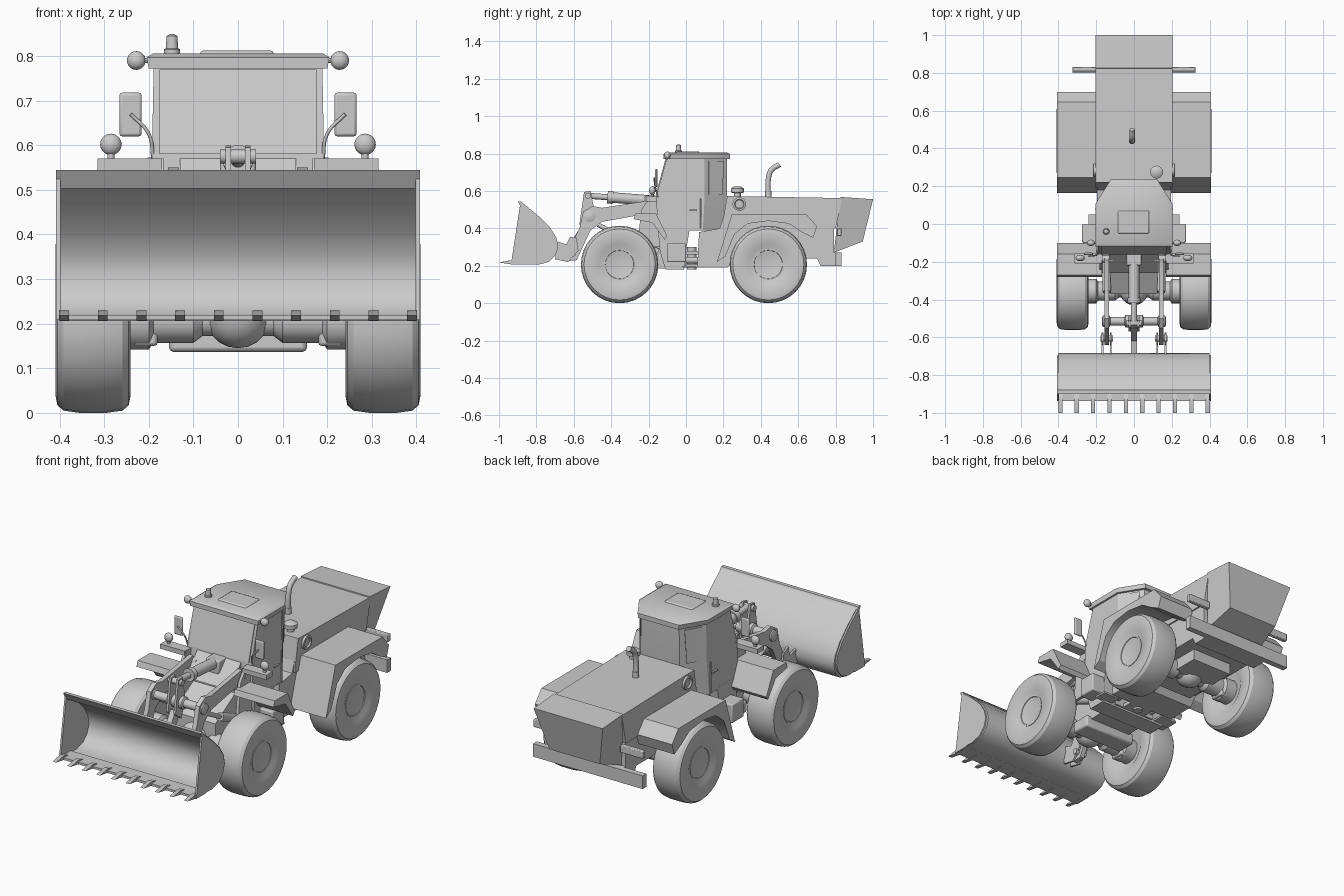
import bpy, bmesh, math
from mathutils import Vector

old = bpy.data.objects.get("Cube")
if old:
    bpy.data.objects.remove(old, do_unlink=True)

GREY = (0.6, 0.6, 0.6, 1)
paint = bpy.data.materials.new("plain grey")
paint.use_nodes = True
paint.diffuse_color = GREY
paint.node_tree.nodes["Principled BSDF"].inputs["Base Color"].default_value = GREY
SIDES = (("right", -1), ("left", 1))


def finish(name, bm, bevel=0):
    bmesh.ops.recalc_face_normals(bm, faces=bm.faces)
    me = bpy.data.meshes.new(name)
    bm.to_mesh(me)
    bm.free()
    me.materials.append(paint)
    me.polygons.foreach_set("use_smooth", [True] * len(me.polygons))
    me.set_sharp_from_angle(angle=math.radians(32))
    ob = bpy.data.objects.new(name, me)
    bpy.context.collection.objects.link(ob)
    if bevel:
        mod = ob.modifiers.new("Bevel", "BEVEL")
        mod.width = bevel
        mod.segments = 2
    return ob


def loft(name, rings, bevel=0):
    """Skin matching rings of points and cap both ends."""
    bm = bmesh.new()
    vs = [[bm.verts.new(p) for p in ring] for ring in rings]
    n = len(vs[0])
    for a, b in zip(vs, vs[1:]):
        for i in range(n):
            bm.faces.new((a[i], a[(i + 1) % n], b[(i + 1) % n], b[i]))
    bm.faces.new(vs[0])
    bm.faces.new(vs[-1])
    return finish(name, bm, bevel)


def slab(name, profile, x0, x1, bevel=0):
    """Extrude a side (y, z) profile across x."""
    return loft(name, [[(x, y, z) for y, z in profile] for x in (x0, x1)], bevel)


def box(name, x, y, z, bevel=0):
    return slab(name, [(y[0], z[0]), (y[1], z[0]), (y[1], z[1]), (y[0], z[1])], x[0], x[1], bevel)


def lathe(name, profile, origin, axis, seg=24):
    """Spin (radius, offset) pairs around an axis."""
    q = Vector(axis).to_track_quat("Z", "Y")
    o = Vector(origin)
    rings = []
    for r, h in profile:
        r = max(r, 0.0005)
        rings.append([o + q @ Vector((r * math.cos(t), r * math.sin(t), h))
                      for t in (2 * math.pi * i / seg for i in range(seg))])
    return loft(name, rings)


def rod(name, a, b, r, seg=16):
    d = Vector(b) - Vector(a)
    return lathe(name, [(r, 0), (r, d.length)], a, d, seg)


def ball(name, c, r, axis=(0, 0, 1), squash=1):
    angles = [math.pi * i / 10 for i in range(11)]
    return lathe(name, [(r * math.sin(t), -r * squash * math.cos(t)) for t in angles], c, axis, 20)


def pipe(name, pts, r):
    cu = bpy.data.curves.new(name, "CURVE")
    cu.dimensions = "3D"
    cu.bevel_depth = r
    cu.use_fill_caps = True
    sp = cu.splines.new("BEZIER")
    sp.bezier_points.add(len(pts) - 1)
    for bp, p in zip(sp.bezier_points, pts):
        bp.co = p
        bp.handle_left_type = bp.handle_right_type = "AUTO"
    cu.materials.append(paint)
    ob = bpy.data.objects.new(name, cu)
    bpy.context.collection.objects.link(ob)


# Wheels with dished rims, and axles
tyre = [(.083, -.06), (.11, -.076), (.17, -.084), (.19, -.08), (.202, -.066), (.207, -.03),
        (.207, .03), (.202, .066), (.19, .08), (.17, .084), (.11, .076), (.083, .064)]
rim = [(.084, -.055), (.084, .067), (.077, .067), (.07, .05), (.052, .046), (.046, .005), (0, .005)]
for end, wy in (("front", -.355), ("rear", .44)):
    for side, s in SIDES:
        at = (s * .325, wy, .207)
        lathe(f"{end}_{side}_tyre", tyre, at, (s, 0, 0), 32)
        lathe(f"{end}_{side}_rim", rim, at, (s, 0, 0), 28)
        lathe(f"{end}_{side}_hub", [(.035, .08), (.05, .1), (.05, .19), (.065, .2), (.065, .27)],
              (0, wy, .207), (s, 0, 0))
        box(f"{end}_{side}_axle_pad", (s * .18, s * .235), (wy - .04, wy + .04), (.15, .2), .008)
    rod(f"{end}_axle", (-.25, wy, .207), (.25, wy, .207), .035)
    ball(f"{end}_differential", (0, wy, .22), .075)

# Bucket: curved shell, cheeks, lip and teeth
curve = [(-.935, .215), (-.80, .21), (-.745, .225), (-.71, .26), (-.695, .305), (-.705, .355),
         (-.74, .41), (-.80, .47), (-.885, .54)]
shell = [(y + .012, z - .004) for y, z in reversed(curve)]
slab("bucket_shell", curve + shell, -.4, .4)
for side, s in SIDES:
    slab(f"bucket_{side}_cheek", curve, s * .398, s * .408)
slab("bucket_lip", [(-.9, .545), (-.88, .545), (-.855, .505), (-.875, .503)], -.408, .408)
box("bucket_cutting_edge", (-.408, .408), (-.937, -.85), (.208, .22))
for i in range(10):
    x = -.39 + i * .0867
    slab(f"bucket_tooth_{i + 1}", [(-1, .218), (-.93, .207), (-.88, .207), (-.9, .222), (-.935, .23)],
         x - .011, x + .011)

# Loader arms, brackets and lift cylinders
arm = [(-.64, .225), (-.585, .23), (-.51, .39), (-.45, .435), (-.2, .48), (-.165, .52), (-.19, .55),
       (-.45, .51), (-.5, .52), (-.55, .49), (-.57, .4), (-.62, .3)]
bracket = [(-.7, .235), (-.63, .22), (-.575, .28), (-.585, .35), (-.62, .355), (-.64, .315), (-.687, .33)]
for side, s in SIDES:
    slab(f"{side}_loader_arm", arm, s * .132, s * .157)
    for n, x in enumerate((.118, .162)):
        slab(f"{side}_bucket_bracket_{n}", bracket, s * x, s * (x + .01))
    rod(f"{side}_bucket_pin", (s * .112, -.605, .265), (s * .178, -.605, .265), .016)
    rod(f"{side}_arm_pin", (s * .11, -.185, .52), (s * .185, -.185, .52), .018)
    rod(f"{side}_lift_cylinder", (s * .144, -.15, .27), (s * .144, -.36, .36), .022)
    rod(f"{side}_lift_rod", (s * .144, -.36, .36), (s * .144, -.47, .42), .012)
    slab(f"{side}_arm_tower", [(-.26, .3), (-.1, .3), (-.1, .57), (-.19, .57), (-.24, .5)],
         s * .167, s * .183)
    slab(f"{side}_crank_plate", [(-.545, .595), (-.51, .6), (-.485, .47), (-.52, .38), (-.57, .42)],
         s * .016, s * .028)
lathe("cross_tube", [(.018, -.17), (.03, -.165), (.03, -.13), (.022, -.125), (.022, -.05), (.032, -.045),
                     (.032, .045), (.022, .05), (.022, .125), (.03, .13), (.03, .165), (.018, .17)],
      (0, -.515, .465), (1, 0, 0))
rod("crank_pin", (-.04, -.525, .575), (.04, -.525, .575), .016)
rod("tilt_rod", (0, -.53, .575), (0, -.4, .565), .016)
rod("tilt_cylinder", (0, -.42, .567), (0, -.2, .55), .028)
lathe("tilt_cylinder_collar", [(.034, 0), (.034, .03)], (0, -.42, .567), (0, 1, -.07))
box("tilt_anchor", (-.04, .04), (-.22, -.1), (.5, .575), .008)
slab("tilt_link", [(-.55, .43), (-.52, .39), (-.6, .28), (-.688, .28), (-.688, .31), (-.62, .32)], -.015, .015)

# Front frame, fenders and lamp platforms
slab("front_frame", [(-.37, .2), (-.3, .18), (0, .19), (0, .35), (-.2, .42), (-.37, .32)], -.125, .125)
box("front_sump", (-.155, .155), (-.3, -.19), (.137, .2), .01)
slab("front_deck", [(-.26, .46), (-.1, .4), (-.1, .57), (-.16, .57)], -.13, .13)
front_fender = [(-.28, .45), (-.27, .48), (-.16, .48), (-.1, .36), (-.115, .34), (-.18, .43)]
rear_fender = [(.165, .22), (.245, .475), (.645, .475), (.70, .41), (.68, .35), (.62, .38), (.55, .425),
               (.44, .44), (.33, .425), (.26, .37), (.21, .25)]
for side, s in SIDES:
    slab(f"front_{side}_fender", front_fender, s * .17, s * .407)
    slab(f"rear_{side}_fender", rear_fender, s * .19, s * .407)
    box(f"{side}_lamp_platform", (s * .17, s * .315), (-.21, -.155), (.545, .57))
    rod(f"{side}_lamp_post", (s * .285, -.18, .57), (s * .285, -.18, .59), .008)
    ball(f"{side}_head_lamp", (s * .285, -.18, .602), .024, (0, 1, 0), .7)
    box(f"{side}_step_box", (s * .19, s * .275), (-.1, 0), (.22, .32), .006)
    box(f"{side}_entry_step", (s * .14, s * .24), (-.02, .05), (.19, .2))
    box(f"{side}_tail_bracket", (s * .19, s * .325), (.808, .832), (.36, .4), .004)

# Articulation joint
for i, z in enumerate((.2, .27)):
    box(f"hitch_plate_{i}", (-.07, .07), (-.05, .12), (z - .01, z + .01))
rod("hitch_pin", (0, .03, .18), (0, .03, .3), .025)
for side, s in SIDES:
    rod(f"{side}_steering_cylinder", (s * .11, -.08, .23), (s * .11, .16, .23), .018)


# Cab with chamfered rear corners, tapering to the roof
def plan(z, front, back, w, corner):
    return [(-w, front, z), (w, front, z), (w, corner, z), (w * .6, back, z), (-w * .6, back, z), (-w, corner, z)]


loft("cab_lower", [[(x, y, z) for x, y in ((-.2, f), (.2, f), (.2, b), (-.2, b))]
                   for z, f, b in ((.18, -.11, -.01), (.28, -.14, 0), (.4, -.15, .02))])
loft("cab_shell", [plan(.39, -.15, .2, .2, .09), plan(.57, -.16, .22, .193, .1), plan(.785, -.1, .22, .189, .1)])
loft("cab_roof", [plan(.772, -.12, .235, .2, .105), plan(.797, -.12, .235, .205, .105),
                  plan(.806, -.105, .22, .19, .1)])
loft("windscreen", [[(x, y - d, z) for x, y, z in ((-.176, -.157, .58), (.176, -.157, .58),
                                                (.176, -.105, .77), (-.176, -.105, .77))] for d in (0, .005)])
for side, s in SIDES:
    loft(f"{side}_corner_window", [[(s * (x + d), y + d, z) for x, y, z in
                                    ((.18, .12, .58), (.137, .19, .58), (.13, .2, .76), (.176, .12, .76))]
                                   for d in (0, .004)])
    box(f"{side}_door_handle", (s * .193, s * .205), (.02, .06), (.493, .5))
    rod(f"{side}_grab_rail", (s * .203, .08, .4), (s * .203, .08, .56), .004, 8)
    ball(f"{side}_roof_lamp", (s * .228, -.1, .79), .021, (0, 1, 0), .8)
    rod(f"{side}_roof_lamp_arm", (s * .18, -.1, .79), (s * .22, -.1, .79), .006, 8)
    box(f"{side}_mirror", (s * .216, s * .266), (-.165, -.152), (.62, .718), .006)
    pipe(f"{side}_mirror_arm", [(s * .19, -.15, .565), (s * .2, -.165, .625), (s * .24, -.17, .67)], .004)
box("roof_hatch", (-.085, .08), (-.05, .07), (.8, .812), .006)
lathe("beacon", [(.018, 0), (.018, .012), (.014, .014), (.012, .042), (.004, .046)], (-.148, -.04, .803), (0, 0, 1))

# Rear chassis, hood, bumper and counterweight
slab("rear_chassis", [(.06, .19), (.22, .19), (.26, .24), (.7, .24), (.72, .2), (.826, .2), (.826, .27), (.79, .27),
                      (.79, .46), (.2, .46), (.18, .4), (.07, .38)], -.195, .195)
slab("hood", [(.19, .4), (.8, .4), (.835, .562), (.22, .573)], -.203, .203)
box("rear_belly", (-.12, .12), (.3, .62), (.18, .25))
box("rear_bumper", (-.325, .325), (.8, .832), (.2, .27))


def weight_ring(y0, y1, z0, z1, w0, w1):
    return [(-w0, y0, z0), (w0, y0, z0), (w1, y1, z1), (-w1, y1, z1)]


loft("counterweight", [weight_ring(.79, .825, .27, .568, .17, .205), weight_ring(.945, 1, .33, .556, .15, .205)])
for side, s in SIDES:
    lathe(f"{side}_air_intake", [(.036, -.02), (.036, .012), (.026, .014), (.022, .006), (0, .006)],
          (s * .203, .285, .53), (s, 0, 0))
lathe("air_cleaner", [(.018, 0), (.018, .02), (.034, .024), (.034, .045), (.02, .055), (0, .057)],
      (.12, .275, .568), (0, 0, 1))
rod("exhaust_base", (-.01, .44, .56), (-.01, .44, .6), .017)
pipe("exhaust_stack", [(-.01, .44, .57), (-.01, .44, .66), (-.01, .455, .71), (-.01, .5, .742)], .014)
